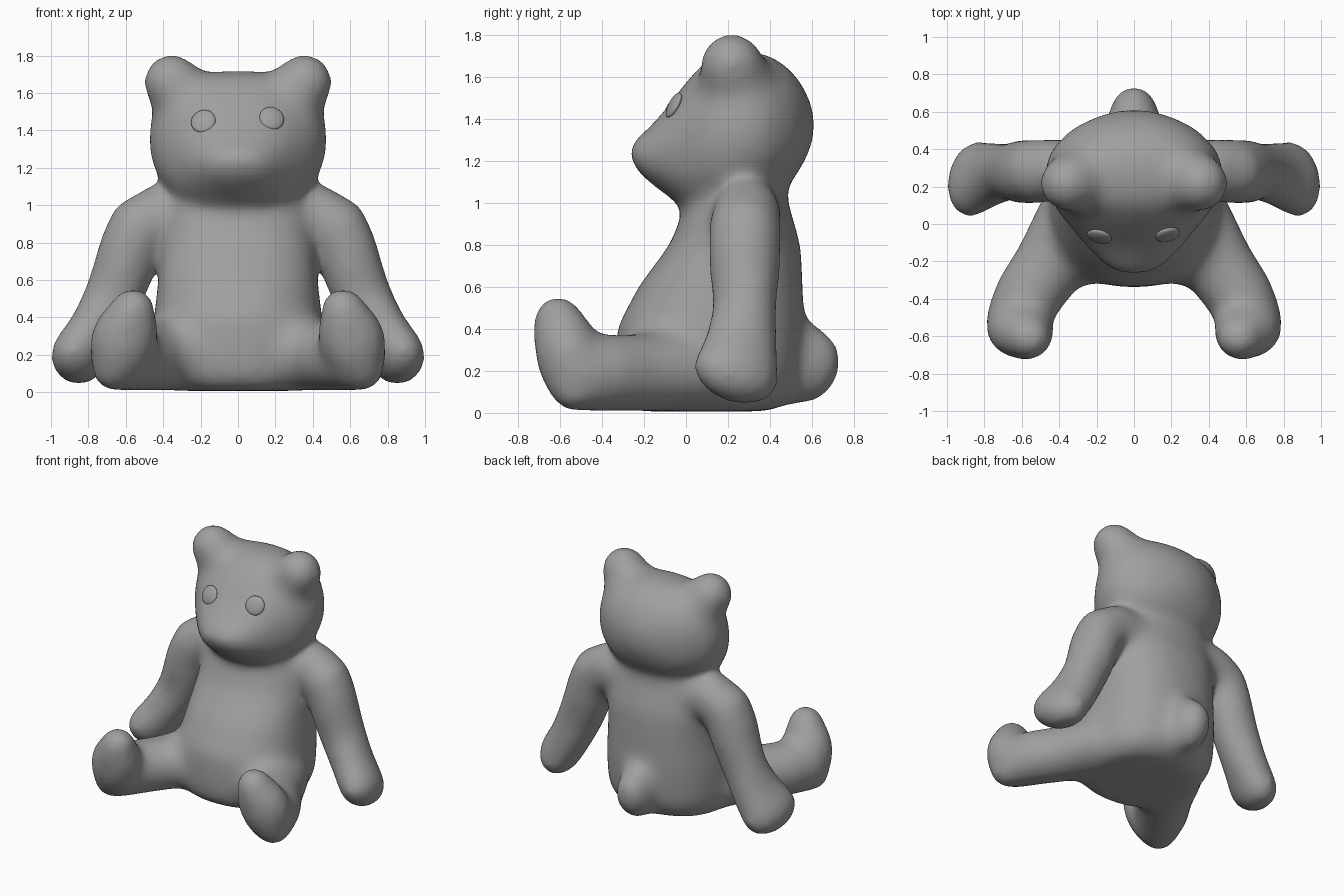
import bpy
import bmesh
import math
from mathutils import Vector, Matrix

cube = bpy.data.objects.get("Cube")
if cube:
    bpy.data.objects.remove(cube, do_unlink=True)


def make_material(name, color):
    mat = bpy.data.materials.new(name)
    mat.use_nodes = True
    mat.diffuse_color = color
    mat.node_tree.nodes["Principled BSDF"].inputs["Base Color"].default_value = color
    return mat


grey = make_material("plain_grey", (0.35, 0.35, 0.35, 1))
SIDES = 32


def loft(bm, sections, hint, axis=None, power=2.0, capped=True):
    """Loft (centre, radius along hint, other radius) sections, with round ends."""
    pts = [Vector(s[0]) for s in sections]
    radii = [(s[1], s[2]) for s in sections]
    dirs = []
    for i in range(len(pts)):
        along = pts[min(i + 1, len(pts) - 1)] - pts[max(i - 1, 0)]
        dirs.append(Vector(axis) if axis else along.normalized())
    rows = list(zip(pts, dirs, radii))
    if capped:
        def cap(row, sign):
            p, d, (a, b) = row
            steps = [math.radians(k) for k in (20, 40, 60, 78)]
            return [(p + d * sign * min(a, b) * math.sin(t), d,
                     (a * math.cos(t), b * math.cos(t))) for t in steps]
        rows = cap(rows[0], -1)[::-1] + rows + cap(rows[-1], 1)
    rings = []
    for p, d, (a, b) in rows:
        h = Vector(hint)
        u = (h - d * h.dot(d)).normalized()
        v = d.cross(u)
        ring = []
        for k in range(SIDES):
            t = 2 * math.pi * k / SIDES
            c, s = math.cos(t), math.sin(t)
            c = math.copysign(abs(c) ** (2 / power), c)
            s = math.copysign(abs(s) ** (2 / power), s)
            ring.append(bm.verts.new(p + u * a * c + v * b * s))
        rings.append(ring)
    for low, high in zip(rings, rings[1:]):
        for k in range(SIDES):
            n = (k + 1) % SIDES
            bm.faces.new((low[k], low[n], high[n], high[k]))
    bm.faces.new(rings[0][::-1])
    bm.faces.new(rings[-1])


def ellipsoid(bm, centre, radii):
    bmesh.ops.create_uvsphere(
        bm, u_segments=SIDES, v_segments=20, radius=1,
        matrix=Matrix.Translation(centre) @ Matrix.Diagonal((*radii, 1)))


def add_object(name, bm):
    bmesh.ops.recalc_face_normals(bm, faces=bm.faces)
    for f in bm.faces:
        f.smooth = True
    mesh = bpy.data.meshes.new(name)
    bm.to_mesh(mesh)
    bm.free()
    mesh.materials.append(grey)
    obj = bpy.data.objects.new(name, mesh)
    bpy.context.collection.objects.link(obj)
    return obj


bm = bmesh.new()

# Torso: height, depth centre, half width, half depth
torso = [(.015, .07, .355, .335), (.06, .085, .41, .4), (.12, .1, .435, .43),
         (.2, .105, .445, .44), (.4, .115, .445, .44), (.6, .165, .42, .385),
         (.8, .235, .405, .305), (1.0, .245, .38, .235), (1.1, .26, .32, .2)]
loft(bm, [((0, y, z), a, b) for z, y, a, b in torso],
     (1, 0, 0), axis=(0, 0, 1), power=2.3, capped=False)

# Head with snout: depth, height centre, half width, half height
head = [(-.26, 1.24, .08, .035), (-.24, 1.235, .135, .065), (-.2, 1.225, .18, .1),
        (-.1, 1.24, .265, .19), (0, 1.27, .345, .295), (.1, 1.315, .425, .36),
        (.2, 1.34, .465, .37), (.3, 1.355, .475, .362), (.4, 1.365, .435, .333),
        (.5, 1.365, .335, .26), (.56, 1.37, .22, .17), (.602, 1.37, .09, .07)]
loft(bm, [((0, y, z), a, b) for y, z, a, b in head],
     (1, 0, 0), axis=(0, 1, 0), power=2.3, capped=False)

# Tail
loft(bm, [((0, .46, .255), .15, .205), ((0, .55, .235), .135, .205),
          ((0, .605, .215), .125, .175)], (1, 0, 0))

for s in (1, -1):
    # Ears growing out of the head
    ear = [(.15, .27, 1.4, .25, .22), (.26, .25, 1.54, .185, .19),
           (.355, .218, 1.658, .15, .15)]
    loft(bm, [((s * x, y, z), a, b) for x, y, z, a, b in ear], (0, 1, 0))
    # Arms ending in broad, slanted paws
    arm = [(.25, .29, .93, .15, .165), (.42, .29, .945, .16, .17),
           (.53, .28, .88, .17, .17), (.58, .28, .77, .17, .16),
           (.61, .28, .66, .165, .16), (.67, .28, .5, .145, .155),
           (.76, .265, .33, .175, .14), (.86, .238, .185, .215, .138)]
    loft(bm, [((s * x, y, z), a, b) for x, y, z, a, b in arm], (s * .3, -1, .2))
    # Legs, with full hips
    leg = [(.3, .05, .2, .18, .21), (.45, -.22, .19, .18, .19),
           (.57, -.39, .19, .18, .18), (.62, -.49, .18, .17, .165)]
    loft(bm, [((s * x, y, z), a, b) for x, y, z, a, b in leg], (0, 0, 1))
    ellipsoid(bm, (s * .3, -.1, .22), (.21, .23, .205))
    # Upturned feet, tapering to the toes
    foot = [(.665, -.53, .12, .12, .115), (.635, -.545, .2, .15, .165),
            (.605, -.565, .3, .152, .18), (.575, -.592, .39, .138, .152),
            (.56, -.61, .445, .115, .12)]
    loft(bm, [((s * x, y, z), a, b) for x, y, z, a, b in foot], (0, 1, 0))

body = add_object("body", bm)

# Fuse the parts into one soft skin
fuse = body.modifiers.new("fuse", 'REMESH')
fuse.mode = 'VOXEL'
fuse.voxel_size = 0.02
fuse.use_smooth_shade = True
soften = body.modifiers.new("soften", 'SMOOTH')
soften.factor = 0.5
soften.iterations = 75
plump = body.modifiers.new("plump", 'DISPLACE')
plump.mid_level = 0
plump.strength = 0.008

# Eyes: thin discs resting on the face
bpy.context.view_layer.update()
skin = body.evaluated_get(bpy.context.evaluated_depsgraph_get())
spots = []
for name, x, z in (("left_eye", .18, 1.463), ("right_eye", -.185, 1.447)):
    hit, spot, normal, _ = skin.ray_cast(Vector((x, -1, z)), Vector((0, 1, 0)))
    spots.append((name, spot.copy(), (normal + Vector((0, -.3, 0))).normalized()))
for name, spot, normal in spots:
    bm = bmesh.new()
    ellipsoid(bm, (0, 0, 0), (.067, .067, .022))
    turn = normal.to_track_quat('Z', 'Y').to_matrix().to_4x4()
    bm.transform(Matrix.Translation(spot + normal * .003) @ turn)
    add_object(name, bm)
